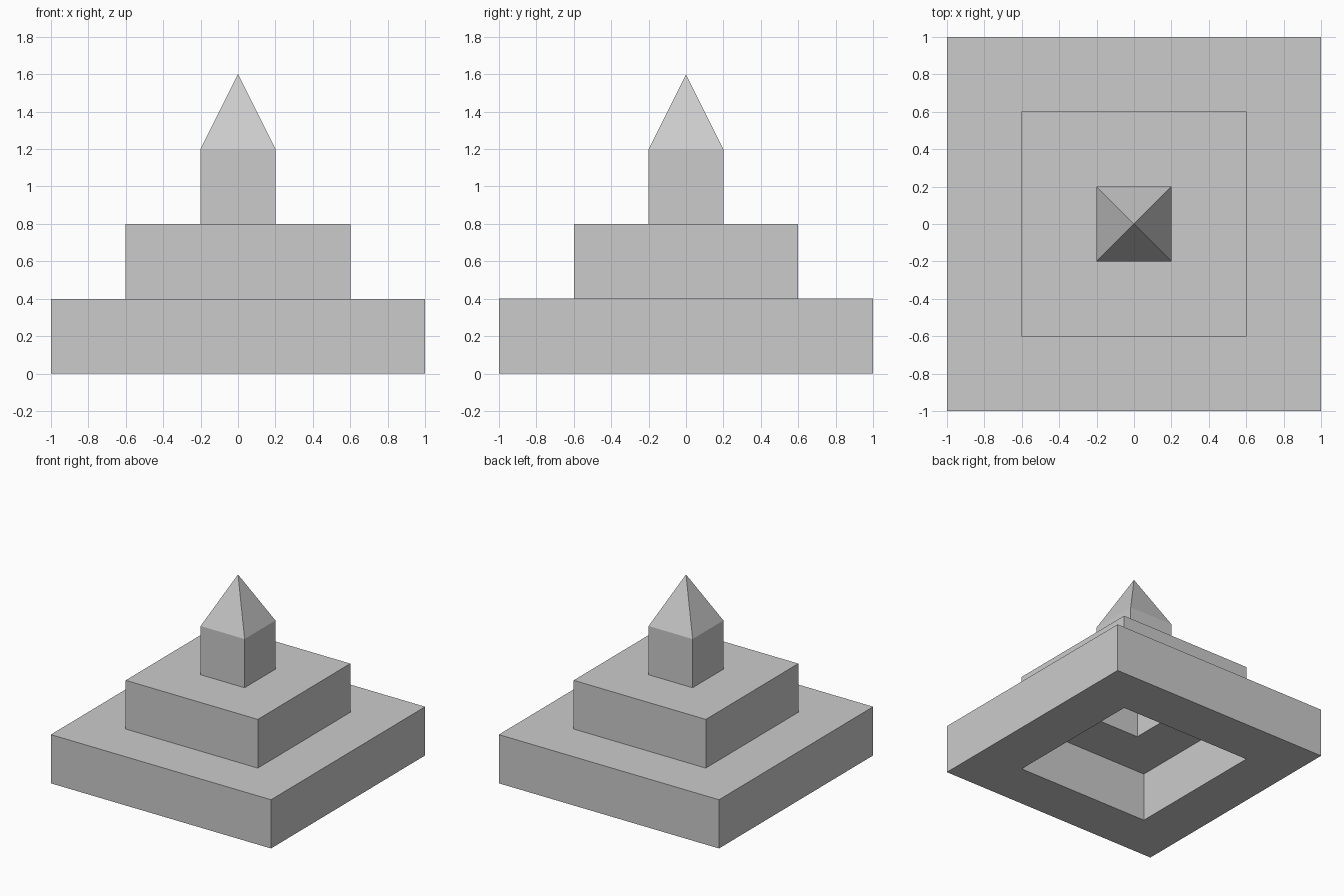
import bpy
import bmesh

if "Cube" in bpy.data.objects:
    bpy.data.objects.remove(bpy.data.objects["Cube"])

STEP = 0.4  # block size: tier height and wall thickness


def square(bm, half, z):
    """Four corner vertices of a centred square."""
    return [bm.verts.new((sx * half, sy * half, z))
            for sx, sy in ((-1, -1), (1, -1), (1, 1), (-1, 1))]


def bridge(bm, a, b):
    """Four faces between two matching squares."""
    for i in range(4):
        j = (i + 1) % 4
        bm.faces.new((a[i], a[j], b[j], b[i]))


def finish(bm, name):
    bmesh.ops.recalc_face_normals(bm, faces=bm.faces)
    mesh = bpy.data.meshes.new(name)
    bm.to_mesh(mesh)
    bm.free()
    obj = bpy.data.objects.new(name, mesh)
    bpy.context.collection.objects.link(obj)
    return obj


def frame_tier(name, outer, z):
    """Open square frame, one block thick and one block tall."""
    bm = bmesh.new()
    inner = outer - STEP
    loops = [square(bm, outer, z), square(bm, outer, z + STEP),
             square(bm, inner, z + STEP), square(bm, inner, z)]
    for i in range(4):
        bridge(bm, loops[i], loops[(i + 1) % 4])
    return finish(bm, name)


# Two hollow tiers
frame_tier("lower_tier", 1.0, 0.0)
frame_tier("middle_tier", 0.6, STEP)

# Tower block with pointed roof
bm = bmesh.new()
base = square(bm, STEP / 2, 2 * STEP)
eaves = square(bm, STEP / 2, 3 * STEP)
apex = bm.verts.new((0, 0, 4 * STEP))
bm.faces.new(base)
bridge(bm, base, eaves)
for i in range(4):
    bm.faces.new((eaves[i], eaves[(i + 1) % 4], apex))
finish(bm, "tower_with_roof")
